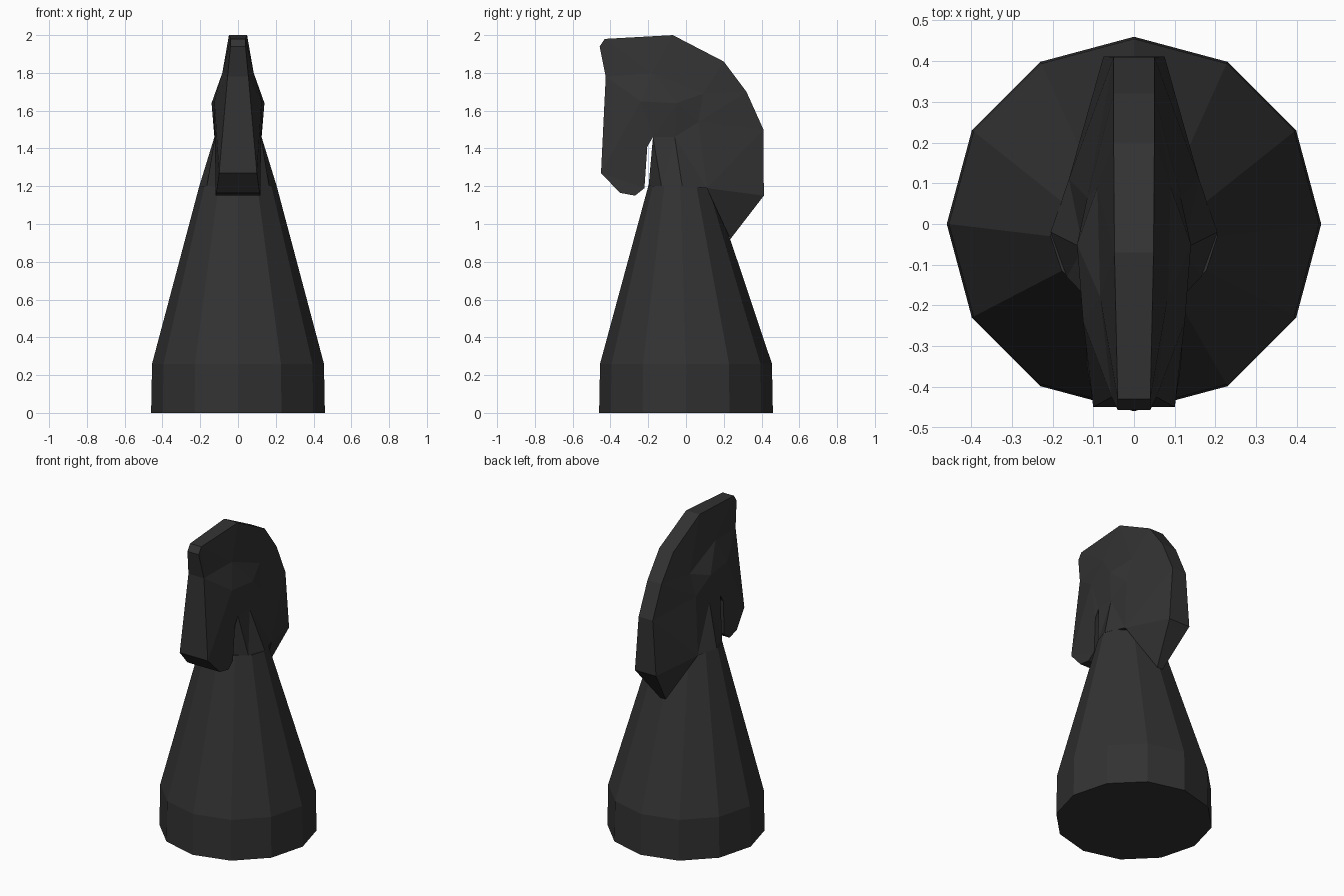
import bpy, bmesh, math
from mathutils import Vector
from mathutils.geometry import delaunay_2d_cdt

if "Cube" in bpy.data.objects:
    bpy.data.objects.remove(bpy.data.objects["Cube"])

mat = bpy.data.materials.new("charcoal black")
mat.diffuse_color = (0.032, 0.032, 0.032, 1)
mat.use_nodes = True
mat.node_tree.nodes["Principled BSDF"].inputs["Base Color"].default_value = mat.diffuse_color


def finish(bm, name):
    bmesh.ops.recalc_face_normals(bm, faces=bm.faces)
    me = bpy.data.meshes.new(name)
    bm.to_mesh(me)
    bm.free()
    me.materials.append(mat)
    bpy.context.collection.objects.link(bpy.data.objects.new(name, me))


# Pedestal: twelve-sided lofted rings (z, x radius, y radius, y centre)
bm = bmesh.new()
rings = []
for z, rx, ry, cy in [(0, .46, .46, 0), (.26, .455, .455, 0), (1.2, .205, .17, -.03)]:
    rings.append([bm.verts.new((rx * math.cos(k * math.pi / 6),
                                cy + ry * math.sin(k * math.pi / 6), z)) for k in range(12)])
for a, b in zip(rings, rings[1:]):
    for k in range(12):
        j = (k + 1) % 12
        bm.faces.new((a[k], a[j], b[j], b[k]))
bm.faces.new(rings[0])
bm.faces.new(rings[-1])
finish(bm, "pedestal")

# Horse head with neck and mane: side outline (y, z, half width)
outline = [
    (-.43, 1.98, .04), (-.07, 2.0, .048), (.2, 1.86, .05), (.32, 1.7, .05),
    (.41, 1.5, .05), (.412, 1.15, .075), (.235, .92, .02),       # crest and mane
    (.11, 1.19, .16), (-.02, 1.2, .205), (-.13, 1.2, .165), (-.198, 1.2, .055),  # neck
    (-.175, 1.46, .122), (-.205, 1.41, .122), (-.22, 1.19, .118),  # throat
    (-.27, 1.15, .12), (-.35, 1.165, .115), (-.45, 1.27, .1),    # jaw and muzzle
    (-.425, 1.78, .055), (-.457, 1.94, .04)]
# Raised points inside the side: cheek, brow, neck
inner = [(-.24, 1.65, .125), (-.05, 1.64, .14), (.065, 1.54, .115),
         (.09, 1.69, .09), (-.18, 1.8, .083), (-.06, 1.46, .125)]
pts = outline + inner
n = len(outline)
rim = [(i, (i + 1) % n) for i in range(n)]
res = delaunay_2d_cdt([Vector(p[:2]) for p in pts], rim, [], 1, 1e-5)
faces, orig = res[2], res[3]

bm = bmesh.new()
sides = [[bm.verts.new((s * w, y, z)) for y, z, w in pts] for s in (1, -1)]
for vs in sides:
    for f in faces:
        bm.faces.new([vs[orig[i][0]] for i in f])
for i, j in rim:
    bm.faces.new((sides[0][i], sides[0][j], sides[1][j], sides[1][i]))
finish(bm, "horse_head")
